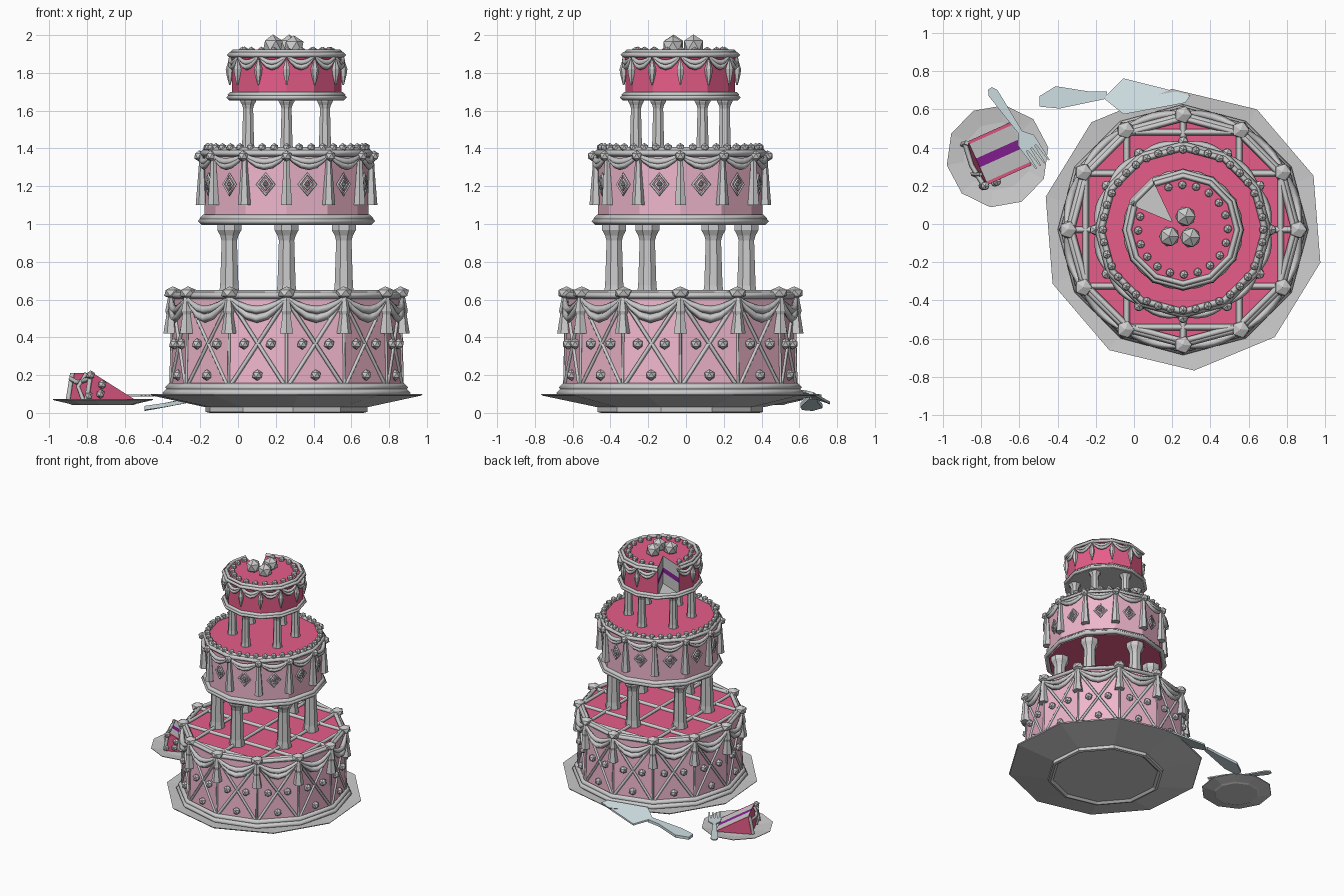
import bpy, bmesh
from math import sin, cos, pi, radians
from mathutils import Vector, Matrix

if "Cube" in bpy.data.objects:
    bpy.data.objects.remove(bpy.data.objects["Cube"])

CX, CY = 0.257, -0.03          # cake axis


def mat(name, c):
    m = bpy.data.materials.new(name)
    m.diffuse_color = (*c, 1)
    m.use_nodes = True
    m.node_tree.nodes["Principled BSDF"].inputs["Base Color"].default_value = m.diffuse_color
    return m


PINK = mat("deep_pink", (0.8, 0.11, 0.25))
PALE = mat("pale_pink", (0.86, 0.47, 0.6))
SPONGE = mat("sponge", (0.75, 0.75, 0.75))
JAM = mat("purple_filling", (0.26, 0.015, 0.32))
STEEL = mat("steel", (0.6, 0.71, 0.74))


def finish(name, bm, mats=()):
    bmesh.ops.recalc_face_normals(bm, faces=bm.faces)
    me = bpy.data.meshes.new(name)
    bm.to_mesh(me)
    bm.free()
    for m in mats:
        me.materials.append(m)
    ob = bpy.data.objects.new(name, me)
    bpy.context.collection.objects.link(ob)
    return ob


def P(r, deg, z):
    a = radians(deg)
    return Vector((CX + r * cos(a), CY + r * sin(a), z))


def prism(bm, base, off, caps=(0, 0), sides=0):
    """Extrude a polygon by a vector (or to a second polygon)."""
    top = off if isinstance(off, list) else [p + off for p in base]
    a = [bm.verts.new(p) for p in base]
    b = [bm.verts.new(p) for p in top]
    bm.faces.new(a).material_index = caps[0]
    bm.faces.new(b).material_index = caps[1]
    n = len(a)
    for i in range(n):
        f = bm.faces.new((a[i], a[(i + 1) % n], b[(i + 1) % n], b[i]))
        f.material_index = sides[i] if isinstance(sides, list) else sides


def lathe(bm, prof, n, phase, x, y):
    rings = [[bm.verts.new((x + r * cos(radians(phase) + 2 * pi * i / n),
                            y + r * sin(radians(phase) + 2 * pi * i / n), z)) for i in range(n)] for r, z in prof]
    for a, b in zip(rings, rings[1:]):
        for i in range(n):
            bm.faces.new((a[i], a[(i + 1) % n], b[(i + 1) % n], b[i]))
    bm.faces.new(rings[0])
    bm.faces.new(rings[-1])


def tubes(name, paths, r, cyclic=False, taper=False):
    """Piped icing: every path becomes a four-sided tube."""
    cu = bpy.data.curves.new(name, 'CURVE')
    cu.dimensions = '3D'
    cu.bevel_depth, cu.bevel_resolution, cu.use_fill_caps = r, 0, True
    for path in paths:
        s = cu.splines.new('POLY')
        s.points.add(len(path) - 1)
        s.use_cyclic_u = cyclic
        for i, p in enumerate(path):
            s.points[i].co = (*p, 1)
            if taper:
                s.points[i].radius = 0.45 + 0.9 * sin(pi * i / (len(path) - 1))
    tmp = bpy.data.objects.new(name + "_curve", cu)
    bpy.context.collection.objects.link(tmp)
    me = bpy.data.meshes.new_from_object(tmp.evaluated_get(bpy.context.evaluated_depsgraph_get()))
    bpy.data.objects.remove(tmp)
    me.name = name
    bpy.context.collection.objects.link(bpy.data.objects.new(name, me))


def balls(name, pts, r, flat=1.0):
    bm = bmesh.new()
    for p in pts:
        bmesh.ops.create_icosphere(bm, subdivisions=1, radius=r,
                                   matrix=Matrix.Translation(p) @ Matrix.Diagonal((1, 1, flat, 1)))
    return finish(name, bm)


def ring(r, z, n=12):
    return [P(r, 360 * k / n, z) for k in range(n)]


def on_face(k, r, t, z):
    """Point on facet k; t runs 0..1 along it."""
    return P(r, 30 * k, z).lerp(P(r, 30 * k + 30, z), t)


def swags(name, r, z, drop, rad, bulge=0.02, span=range(12)):
    paths = []
    for d in (drop, drop * 0.6):
        for k in span:
            path = []
            for i in range(7):
                t = i / 6
                p = on_face(k, r, t, z - d * sin(pi * t))
                path.append(p + (P(1, 30 * k + 15, 0) - P(0, 0, 0)) * bulge * sin(pi * t))
            paths.append(path)
    tubes(name, paths, rad, taper=True)


def drops(name, r, prof, n, span=range(12)):
    bm = bmesh.new()
    for k in span:
        p = P(r, 30 * k, 0)
        lathe(bm, prof, n, 30 * k, p.x, p.y)
    finish(name, bm)


def columns(name, r, z0, z1, w):
    bm = bmesh.new()
    for k in range(6):
        p = P(r, 30 + 60 * k, 0)
        lathe(bm, [(w * 1.1, z0), (w * .95, z0 + w), (w * .8, z1 - 1.6 * w), (w * .95, z1 - 1.1 * w),
                   (w * 1.25, z1 - .6 * w), (w * 1.25, z1)], 8, 22.5, p.x, p.y)
    finish(name, bm)


# plates
bm = bmesh.new()
lathe(bm, [(.40, .015), (.42, 0), (.44, .005), (.44, .03), (.735, .092), (.74, .1), (.66, .094), (.5, .085)],
      10, 94.5, CX, CY)
finish("cake_plate", bm)
bm = bmesh.new()
lathe(bm, [(.15, .042), (.165, .042), (.18, .048), (.268, .068), (.27, .073), (.18, .06)], 10, 10, -.715, .355)
finish("small_plate", bm)

# bottom tier
bm = bmesh.new()
prism(bm, ring(.615, .085), ring(.595, .62), (0, 0), 1)
finish("bottom_tier", bm, (PINK, PALE))
tubes("bottom_tier_base_rope", [ring(.635, .105), ring(.622, .135)], .022, True)
tubes("bottom_tier_rim_rope", [ring(.60, .622), ring(.585, .632)], .018, True)
tubes("side_lattice", [[on_face(k, .614, t, .13), on_face(k, .602, 1 - t, .6)] for k in range(12) for t in (0, 1)], .011)
tubes("side_edge_piping", [[P(.613, 30 * k, .12), P(.603, 30 * k, .6)] for k in range(12)], .008)
balls("side_dots", [on_face(k, .617, t, z) for k in range(12)
                    for t, z in ((.5, .2), (.27, .365), (.73, .365))], .03)
chords = []
for a, b in ((60, -60), (30, -30), (90, -90), (120, -120), (150, -150)):
    chords += [[P(.59, a, .628), P(.59, b, .628)], [P(.59, 90 - a, .626), P(.59, 90 - b, .626)]]
tubes("top_lattice", chords, .017)
swags("bottom_swags", .612, .61, .11, .018)
drops("bottom_tassels", .612, [(.014, .62), (.03, .54), (.024, .52), (.04, .42)], 6)
balls("bottom_rosettes", ring(.603, .635), .05, .7)

# lower columns and middle tier
columns("lower_columns", .35, .62, 1.0, .055)
bm = bmesh.new()
prism(bm, ring(.435, 1.0), ring(.435, 1.39), (0, 0), 1)
finish("middle_tier", bm, (PINK, PALE))
tubes("middle_base_rope", [ring(.45, 1.015), ring(.44, 1.03)], .02, True)
tubes("middle_rim_rope", [ring(.445, 1.375), ring(.43, 1.39)], .018, True)
for nm, s in (("diamond_frames", 1), ("inner_diamonds", .5)):
    tubes(nm, [[on_face(k, .442, .5 + du * s * .2, 1.21 + dz * s * .055)
                for du, dz in ((1, 0), (0, 1), (-1, 0), (0, -1))] for k in range(12)], .008, True)
balls("diamond_dots", [on_face(k, .444, .5, 1.21) for k in range(12)], .012)
swags("middle_swags", .45, 1.365, .06, .015)
drops("middle_tassels", .447, [(.016, 1.36), (.018, 1.3), (.026, 1.2), (.034, 1.1)], 6)
balls("middle_knots", ring(.462, 1.36), .03)
balls("middle_beads", ring(.42, 1.405, 40), .024)

# upper columns and top tier with a missing wedge
columns("upper_columns", .235, 1.385, 1.67, .036)
bm = bmesh.new()
prism(bm, ring(.3, 1.655), Vector((0, 0, .025)))
finish("top_board", bm)
angs = [154] + list(range(180, 451, 30)) + [482]
bm = bmesh.new()
for z0, z1, inside in ((1.68, 1.77, 1), (1.77, 1.81, 2), (1.81, 1.905, 1)):
    base = [P(.07, 144, z0)] + [P(.29, a, z0) for a in angs]
    n = len(base)
    prism(bm, base, Vector((0, 0, z1 - z0)), (0, 0), [inside] + [0] * (n - 2) + [inside])
finish("top_tier", bm, (PINK, SPONGE, JAM))
tubes("top_base_rope", [ring(.305, 1.67), ring(.297, 1.685)], .015, True)
tubes("top_rim_rope", [[P(r, a, z) for a in angs] for r, z in ((.302, 1.895), (.283, 1.91))], .015)
span = [k for k in range(12) if k != 4]
swags("top_swags", .298, 1.89, .06, .012, .012, span)
drops("top_pendants", .3, [(.006, 1.87), (.022, 1.82), (.018, 1.79), (.004, 1.735)], 6, [k for k in range(12) if k not in (4, 5)])
balls("top_beads", [P(.235, a, 1.915) for a in range(163, 479, 18)], .024)
balls("top_berries", [Vector(p) for p in ((.27, .04, 1.945), (.185, -.065, 1.945), (.295, -.07, 1.94))], .058)

# cut slice lying on the small plate
U, V, Z = Vector((.912, .41, 0)), Vector((.41, -.912, 0)), Vector((0, 0, 1))
O = Vector((-.713, .367, 0))


def S(u, v, z):
    return O + U * u + V * v + Z * z


bm = bmesh.new()
for v0, v1, m in ((-.125, -.108, 0), (-.108, -.025, 1), (-.025, .025, 2), (.025, .108, 1), (.108, .125, 0)):
    prism(bm, [S(.135, v0, .066), S(-.14, v0, .066), S(-.115, v0, .21)], V * (v1 - v0), (m, m), [m, 0, m])
finish("cake_slice", bm, (PINK, SPONGE, JAM))
tubes("slice_piping", [[S(-.15, v, .07), S(-.125, v, .21)] for v in (-.12, .12)] +
      [[S(-.135, -.12, z), S(-.15, 0, z - .02), S(-.135, .12, z)] for z in (.18,)], .014)
tubes("slice_garland", [[S(-.145, .06, .07), S(-.165, .04, .14), S(-.125, .06, .21)]], .012)
balls("slice_beads", [S(-.075, .13, .1), S(-.065, .13, .15), S(-.13, .125, .2), S(-.14, .12, .09)], .025)


# cake server and fork
def plate_shape(bm, pts, th):
    prism(bm, [Vector(p) for p in pts], Vector((0, 0, th)))


bm = bmesh.new()
plate_shape(bm, [(-.055, .763, .045), (.295, .675, .095), (.27, .635, .105), (-.055, .575, .11), (-.16, .66, .08)], .014)
plate_shape(bm, [(-.14, .695, .07), (-.24, .695, .06), (-.41, .722, .025), (-.495, .67, .01), (-.495, .615, .015),
                 (-.39, .605, .03), (-.15, .655, .075)], .022)
finish("cake_server", bm, (STEEL,))

bm = bmesh.new()
F, G = Vector((.57, -.82, 0)), Vector((.82, .57, 0))
A = Vector((-.755, .71, .088))


def strip(*uv):
    prism(bm, [A + F * u + G * v for u, v in uv], Vector((0, 0, .01)))


strip((0, -.012), (.03, -.028), (.28, -.012), (.28, .012), (.03, .028), (0, .012))
strip((.28, -.012), (.33, -.05), (.38, -.05), (.38, .05), (.33, .05), (.28, .012))
for v in (-.04, -.013, .013, .04):
    strip((.38, v - .009), (.485, v - .004), (.485, v + .004), (.38, v + .009))
finish("fork", bm, (STEEL,))
